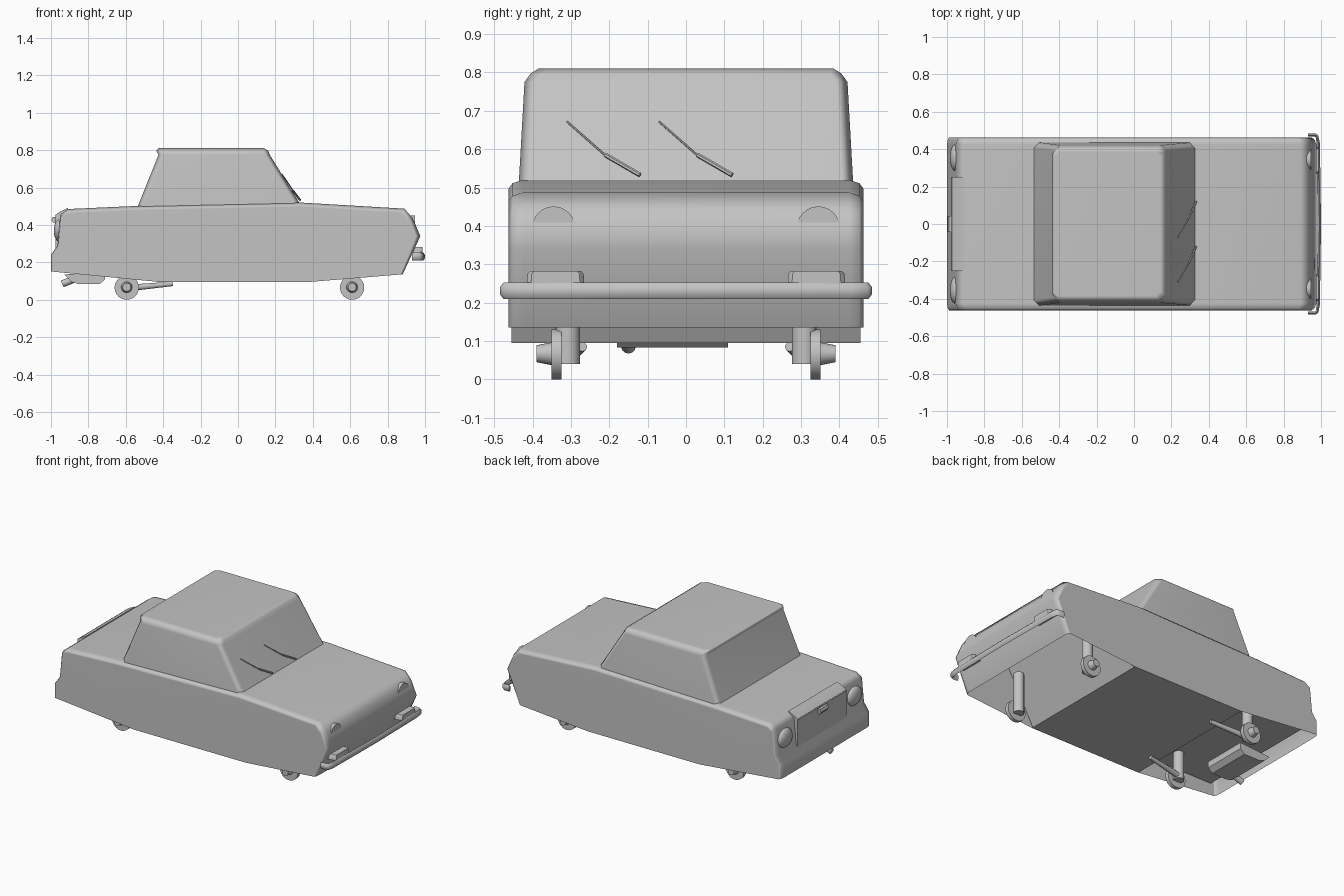
import bpy, bmesh, math
from mathutils import Vector

if "Cube" in bpy.data.objects:
    bpy.data.objects.remove(bpy.data.objects["Cube"])

grey = bpy.data.materials.new("plain grey")
grey.diffuse_color = (0.55, 0.55, 0.55, 1)
grey.use_nodes = True
grey.node_tree.nodes["Principled BSDF"].inputs["Base Color"].default_value = grey.diffuse_color


def finish(name, bm, angle=40, weighted=False):
    bmesh.ops.recalc_face_normals(bm, faces=bm.faces)
    me = bpy.data.meshes.new(name)
    bm.to_mesh(me)
    bm.free()
    me.materials.append(grey)
    ob = bpy.data.objects.new(name, me)
    bpy.context.collection.objects.link(ob)
    bpy.ops.object.select_all(action='DESELECT')
    ob.select_set(True)
    bpy.context.view_layer.objects.active = ob
    bpy.ops.object.shade_smooth_by_angle(angle=math.radians(angle))
    if weighted:
        mod = ob.modifiers.new("weighted", 'WEIGHTED_NORMAL')
        mod.keep_sharp = True
    return ob


def loft(name, rings, skip=(), caps=(True, True), angle=40, weighted=False):
    """Joins closed rings of points; 'skip' leaves out strips by index."""
    bm = bmesh.new()
    vs = [[bm.verts.new(p) for p in r] for r in rings]
    n = len(rings[0])
    for a, b in zip(vs, vs[1:]):
        for i in range(n):
            if i not in skip:
                j = (i + 1) % n
                bm.faces.new((a[i], a[j], b[j], b[i]))
    if caps[0]:
        bm.faces.new(vs[0])
    if caps[1]:
        bm.faces.new(vs[-1])
    return finish(name, bm, angle, weighted)


def rod(name, p, q, r1, r2=None, sides=20):
    """Cylinder or cone between two points."""
    p, q = Vector(p), Vector(q)
    d = q - p
    bm = bmesh.new()
    bmesh.ops.create_cone(bm, cap_ends=True, segments=sides, radius1=r1,
                          radius2=r1 if r2 is None else r2, depth=d.length)
    rot = d.to_track_quat('Z', 'Y').to_matrix()
    for v in bm.verts:
        v.co = rot @ v.co + (p + q) / 2
    return finish(name, bm)


def box(name, lo, hi):
    bm = bmesh.new()
    bmesh.ops.create_cube(bm, size=1)
    for v in bm.verts:
        v.co = [(a + b) / 2 + c * (b - a) for a, b, c in zip(lo, hi, v.co)]
    return finish(name, bm)


def ball(name, loc, size):
    bm = bmesh.new()
    bmesh.ops.create_uvsphere(bm, u_segments=20, v_segments=10, radius=1)
    for v in bm.verts:
        v.co = [c + s * k for c, s, k in zip(loc, size, v.co)]
    return finish(name, bm)


# Body: side profile (x, z, inset x, inset z at the flanks), open wheel wells below
profile = [(-1, .15, .012, 0), (-.42, .095, 0, 0), (.38, .095, 0, 0), (.88, .135, -.012, 0),
           (.975, .34, -.025, 0), (.935, .435, -.025, -.01), (.89, .487, -.015, -.022),
           (.33, .52, 0, -.022), (-.53, .502, 0, -.022), (-.91, .485, .01, -.022),
           (-.95, .455, .012, -.012), (-.965, .29, .012, 0), (-1, .24, .012, 0)]
rings = []
for y, k in ((-.462, 1), (-.452, .4), (-.425, 0), (.425, 0), (.452, .4), (.462, 1)):
    rings.append([(x + dx * k, y, z + dz * k) for x, z, dx, dz in profile])
loft("body_shell", rings, skip=(0, 2), angle=62, weighted=True)


# Cabin: horizontal rings with cut corners
def plan(x0, x1, w, z, c):
    return [(x0 + c, -w, z), (x1 - c, -w, z), (x1, -w + c, z), (x1, w - c, z),
            (x1 - c, w, z), (x0 + c, w, z), (x0, w - c, z), (x0, -w + c, z)]


loft("cabin", [plan(-.54, .345, .437, .49, .03), plan(-.425, .17, .421, .775, .03),
               plan(-.437, .162, .405, .797, .03), plan(-.425, .14, .385, .81, .025)],
     caps=(False, True), angle=62, weighted=True)


# Inner panels above the open wells
def panel(name, x0, z0, x1, z1):
    bm = bmesh.new()
    bm.faces.new([bm.verts.new(p) for p in ((x0, -.455, z0), (x1, -.455, z1),
                                            (x1, .455, z1), (x0, .455, z0))])
    finish(name, bm)


panel("front_bulkhead", .38, .095, .6, .49)
panel("rear_bulkhead", -.42, .095, -.5, .22)
panel("trunk_floor", -.5, .22, -.96, .22)

# Wheels, hubs, struts, lamps and wipers, mirrored left and right
for s, side in ((-1, "right"), (1, "left")):
    for x, end in ((.61, "front"), (-.595, "rear")):
        tag = end + "_" + side
        rod("wheel_" + tag, (x, s * .325, .065), (x, s * .35, .065), .065, sides=24)
        rod("hub_" + tag, (x, s * .35, .067), (x, s * .39, .067), .03, .022)
        rod("strut_" + tag, (x, s * .308, .04), (x, s * .308, .3 if x > 0 else .22), .032)
    rod("trailing_arm_" + side, (-.595, s * .3, .062), (-.35, s * .27, .085), .018, .012)
    rod("headlight_" + side, (.87, s * .345, .395), (.946, s * .345, .395), .056, sides=24)
    ball("tail_light_" + side, (-.955, s * .355, .37), (.03, .072, .06))
    # Parking lamp above the bumper
    loft("parking_lamp_" + side,
         [[(.93, s * (.34 + a), z), (.975, s * (.34 + a), z), (.987, s * (.34 + a * .85), z),
           (.987, s * (.34 - a * .85), z), (.975, s * (.34 - a), z), (.93, s * (.34 - a), z)]
          for a, z in ((.075, .25), (.073, .275), (.066, .283))])

for i, y in enumerate((-.12, .12)):
    rod("wiper_%d" % i, (.235, y - .19, .672), (.297, y - .085, .58), .003, sides=6)
    rod("wiper_arm_%d" % i, (.293, y - .09, .585), (.332, y, .533), .006, sides=6)

# Front bumper, wrapped round the corners: (x, y, outward normal)
half = [(.93, .485, 0, 1), (.97, .485, .2, 1), (.985, .475, .7, .7), (.994, .43, 1, .15)]
path = [(x, -y, nx, -ny) for x, y, nx, ny in half] + [(1, 0, 1, 0)] + half[::-1]
section = [(0, .222), (0, .24), (.009, .252), (.018, .24), (.018, .222), (.009, .21)]
loft("front_bumper", [[(x - nx * d, y - ny * d, z) for d, z in section]
                      for x, y, nx, ny in path])

# Trunk panel, lid lip and handle
box("trunk_panel", (-.975, -.25, .27), (-.945, .25, .455))
loft("trunk_lid_lip", [[(-.91, y, .491), (-.957, y, .468), (-.978, y, .452), (-.95, y, .44),
                        (-.91, y, .46)] for y in (-.25, .25)])
loft("trunk_handle", [[(-.95, y, .41), (-.985, y, .41), (-.997, y, .425), (-.99, y, .443),
                       (-.95, y, .445)] for y in (-.042, .042)])

# Muffler and tailpipe under the trunk
loft("muffler", [[(-.93, y, .135), (-.89, y, .095), (-.85, y, .083), (-.74, y, .083),
                  (-.71, y, .11), (-.71, y, .15)] for y in (-.18, .11)])
rod("tailpipe", (-.94, -.15, .085), (-.84, -.15, .125), .019, sides=12)
